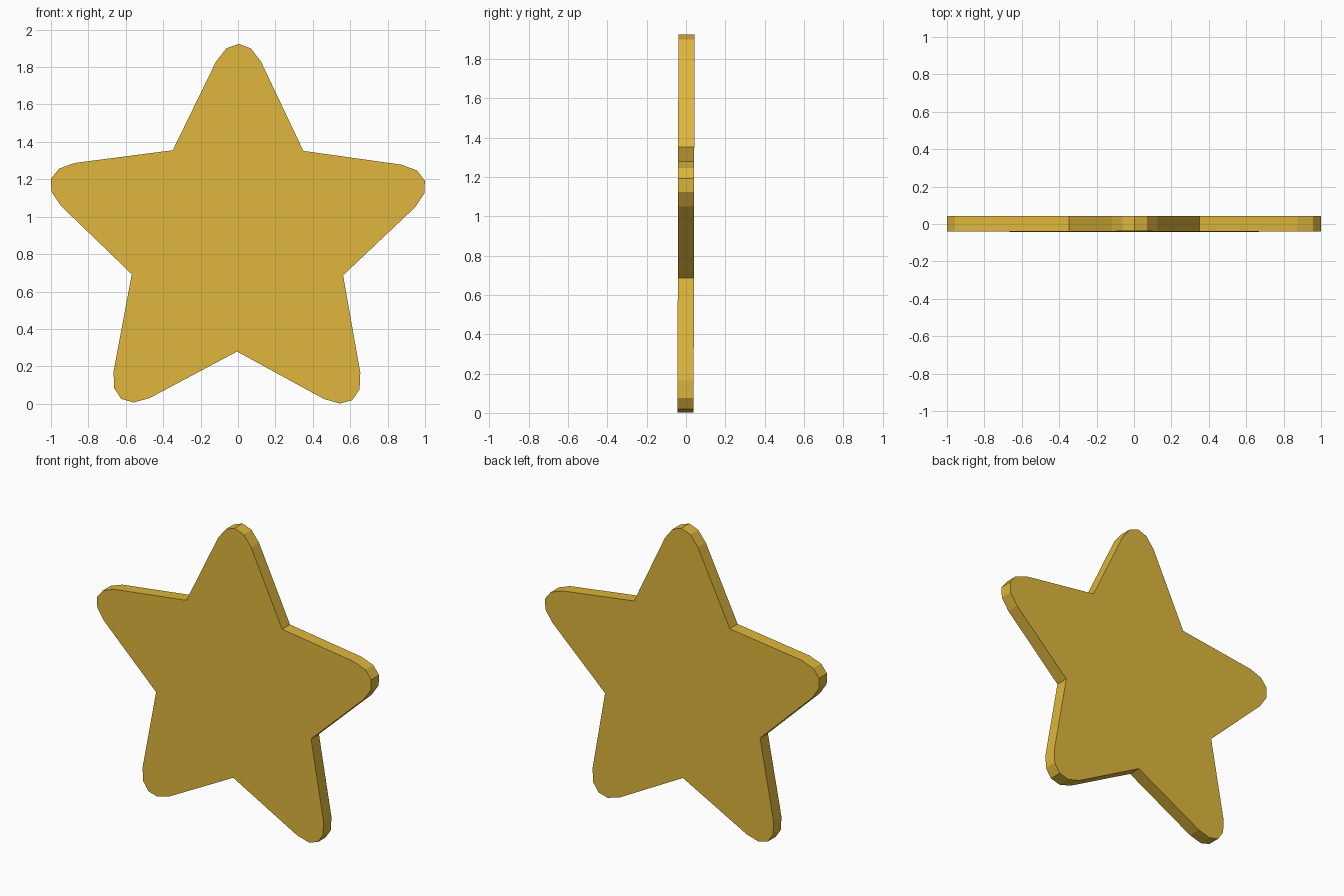
import bpy, bmesh, math
from mathutils import Matrix, Vector

if "Cube" in bpy.data.objects:
    bpy.data.objects.remove(bpy.data.objects["Cube"])

CENTRE = Vector((-0.002, 0, 0.873))
HALF_DEPTH = 0.041
TURN = math.radians(0.3)      # the star stands very slightly turned
INNER = 0.594                 # radius of the notches

# One arm pointing up: blunt tip, ending at the notch on its right
arm = [(-0.12, 0.957), (-0.065, 1.027), (0, 1.051), (0.065, 1.027), (0.12, 0.957),
       (INNER * math.sin(math.pi / 5), INNER * math.cos(math.pi / 5))]

# Repeat the arm five times around the centre
outline = []
for i in range(5):
    turn = Matrix.Rotation(TURN + i * math.tau / 5, 3, 'Y')
    outline += [turn @ Vector((x, 0, z)) + CENTRE for x, z in arm]
for p in outline:
    p.y = 0.0025 * (p.z - 0.96)   # tiny backward lean

# Star plate: front face extruded to the back
bm = bmesh.new()
front = bm.faces.new([bm.verts.new(p + Vector((0, -HALF_DEPTH, 0))) for p in outline])
res = bmesh.ops.extrude_face_region(bm, geom=[front], use_keep_orig=True)
bmesh.ops.translate(bm, vec=(0, 2 * HALF_DEPTH, 0),
                    verts=[g for g in res["geom"] if isinstance(g, bmesh.types.BMVert)])
bmesh.ops.recalc_face_normals(bm, faces=bm.faces[:])
mesh = bpy.data.meshes.new("star")
bm.to_mesh(mesh)
bm.free()

gold = bpy.data.materials.new("gold yellow")
gold.diffuse_color = (0.73, 0.47, 0.045, 1)
gold.use_nodes = True
gold.node_tree.nodes["Principled BSDF"].inputs["Base Color"].default_value = gold.diffuse_color
mesh.materials.append(gold)
star = bpy.data.objects.new("star", mesh)
bpy.context.collection.objects.link(star)
